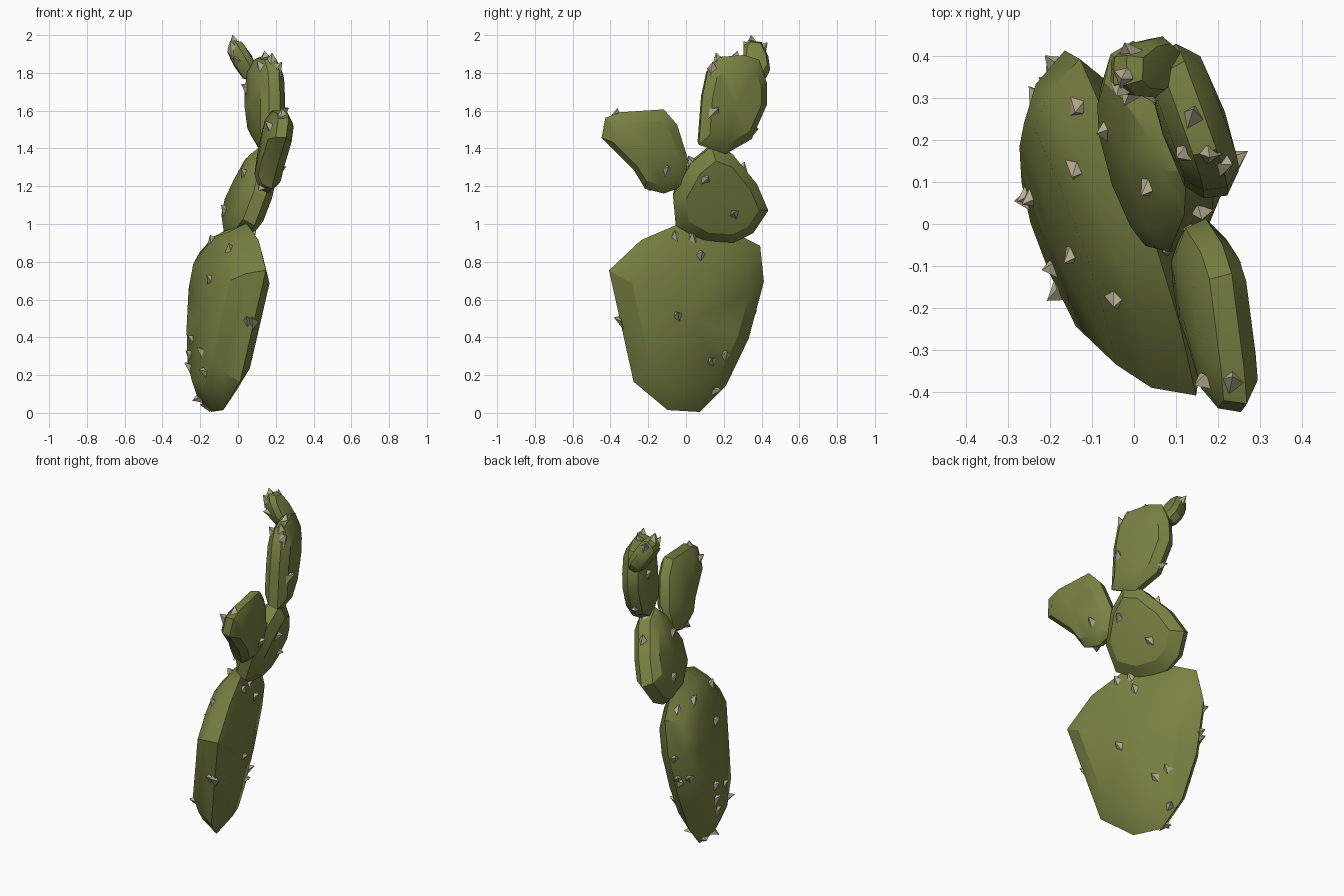
import bpy, bmesh, math, random
from mathutils import Vector
from mathutils.bvhtree import BVHTree

if "Cube" in bpy.data.objects:
    bpy.data.objects.remove(bpy.data.objects["Cube"])

random.seed(4)


def material(name, rgb):
    m = bpy.data.materials.new(name)
    m.diffuse_color = (*rgb, 1)
    m.use_nodes = True
    m.node_tree.nodes["Principled BSDF"].inputs["Base Color"].default_value = m.diffuse_color
    return m


GREEN = material("cactus green", (0.19, 0.222, 0.055))
TAN = material("spine tan", (0.47, 0.42, 0.28))


def finish(name, bm, mat):
    me = bpy.data.meshes.new(name)
    bmesh.ops.recalc_face_normals(bm, faces=bm.faces)
    bm.to_mesh(me)
    me.materials.append(mat)
    ob = bpy.data.objects.new(name, me)
    bpy.context.collection.objects.link(ob)
    return ob


def pad(name, outline, x0, slope_y, slope_z, half, spines, back_scale=0.93):
    """Flattened pad: outline in y,z lying on a tilted plane, plus its spines."""
    n = len(outline)
    cy = (min(p[0] for p in outline) + max(p[0] for p in outline)) / 2
    cz = (min(p[1] for p in outline) + max(p[1] for p in outline)) / 2
    normal = Vector((1, -slope_y, -slope_z)).normalized()

    def on_plane(y, z):
        return Vector((x0 + slope_y * (y - cy) + slope_z * (z - cz), y, z))

    # rings through the thickness: (offset along normal, outline scale)
    layers = [(0.88, 0.76), (0.3, 1.0), (-0.45, back_scale), (-0.9, 0.7)]
    bm = bmesh.new()
    rings = [[bm.verts.new(on_plane(cy + s * (y - cy), cz + s * (z - cz)) + normal * half * t)
              for y, z in outline] for t, s in layers]
    for r1, r2 in zip(rings, rings[1:]):
        for i in range(n):
            j = (i + 1) % n
            bm.faces.new((r1[i], r1[j], r2[j], r2[i]))
    for ring, t in ((rings[0], 1.05), (rings[-1], -1.05)):
        tip = bm.verts.new(on_plane(cy, cz) + normal * half * t)
        for i in range(n):
            bm.faces.new((ring[i], ring[(i + 1) % n], tip))
    ob = finish(name, bm, GREEN)
    tree = BVHTree.FromBMesh(bm)
    bm.free()
    bpy.ops.object.select_all(action='DESELECT')
    ob.select_set(True)
    bpy.context.view_layer.objects.active = ob
    bpy.ops.object.shade_smooth_by_angle(angle=math.radians(32))

    # spines: flat leaning shards, dropped on the pad from right, front, top or the rim
    sb = bmesh.new()
    for view, a, b in spines:
        if view == 'rim':
            start, ray = on_plane(a, b), None
        elif view == 'right':
            start, ray = Vector((3, a, b)), Vector((-1, 0, 0))
        elif view == 'front':
            start, ray = Vector((a, -3, b)), Vector((0, 1, 0))
        else:
            start, ray = Vector((a, b, 4)), Vector((0, 0, -1))
        p = nrm = None
        if ray:
            p, nrm, _, _ = tree.ray_cast(start, ray)
        if p is None:  # just off the silhouette: snap to the nearest surface
            if view == 'front':
                start.y = cy
            elif view == 'top':
                start.z = cz
            p, nrm, _, _ = tree.find_nearest(start)
        up = Vector((0, random.uniform(-0.8, 0.8), 1))
        lean = (up - nrm * up.dot(nrm)).normalized()
        across = nrm.cross(lean)
        q = p - nrm * 0.008
        base = [sb.verts.new(q + lean * l + across * w)
                for l, w in ((-0.042, 0.008), (0.004, 0.031), (0.032, 0.005), (0.0, -0.031))]
        tip = sb.verts.new(p + nrm * 0.03 + lean * 0.03)
        sb.faces.new(base)
        for i in range(4):
            sb.faces.new((base[i], base[(i + 1) % 4], tip))
    finish(name + "_spines", sb, TAN)
    sb.free()


# large base pad
pad("base_pad",
    [(-0.42, 0.76), (-0.25, 0.92), (-0.04, 1.01), (0.2, 0.98), (0.38, 0.89), (0.4, 0.7),
     (0.32, 0.4), (0.2, 0.15), (0.06, 0.01), (-0.11, 0.02), (-0.29, 0.17)],
    -0.075, -0.37, 0.15, 0.12,
    [('right', -0.05, 0.93), ('right', 0.04, 0.92), ('right', 0.08, 0.83), ('right', -0.04, 0.51),
     ('right', 0.14, 0.27), ('right', 0.21, 0.3), ('right', 0.15, 0.11), ('rim', -0.36, 0.48),
     ('rim', 0.06, 0.035), ('rim', 0.35, 0.48), ('rim', 0.39, 0.65),
     ('top', -0.14, 0.28), ('top', -0.145, 0.13), ('top', -0.15, -0.07), ('top', -0.05, -0.18),
     ('top', -0.25, 0.31), ('top', -0.255, 0.05), ('top', -0.23, 0.38), ('top', -0.19, -0.11),
     ('front', -0.245, 0.38), ('front', -0.255, 0.3), ('front', -0.175, 0.21),
     ('front', -0.2, 0.07), ('front', 0.08, 0.48)], 0.88)

# middle pad
pad("middle_pad",
    [(-0.06, 1.0), (-0.075, 1.16), (0.02, 1.33), (0.13, 1.42), (0.24, 1.38), (0.37, 1.22),
     (0.43, 1.08), (0.35, 0.96), (0.25, 0.91), (0.08, 0.92)],
    0.065, -0.24, 0.36, 0.087,
    [('right', 0.1, 1.23), ('right', 0.26, 1.05), ('rim', 0.0, 1.25), ('rim', 0.21, 1.38),
     ('rim', 0.31, 1.29), ('rim', 0.01, 1.33), ('top', -0.07, 0.22), ('top', 0.03, 0.09)])

# side arm pad
pad("arm_pad",
    [(-0.45, 1.46), (-0.43, 1.565), (-0.35, 1.595), (-0.12, 1.61), (-0.05, 1.53), (0.01, 1.34),
     (-0.02, 1.2), (-0.12, 1.165), (-0.22, 1.19), (-0.28, 1.29)],
    0.19, -0.14, 0.16, 0.07,
    [('top', 0.17, -0.38), ('top', 0.235, -0.38), ('right', -0.1, 1.28), ('front', 0.13, 1.19)])

# upper pad
pad("upper_pad",
    [(0.06, 1.42), (0.08, 1.68), (0.11, 1.82), (0.17, 1.885), (0.3, 1.895), (0.38, 1.87),
     (0.42, 1.75), (0.42, 1.63), (0.34, 1.45), (0.2, 1.37)],
    0.142, -0.36, 0.03, 0.075,
    [('right', 0.15, 1.59), ('right', 0.14, 1.82), ('front', 0.12, 1.83), ('top', 0.14, 0.25),
     ('top', 0.18, 0.16), ('rim', 0.37, 1.48), ('front', 0.045, 1.71)])

# small bud on top
pad("bud_pad",
    [(0.3, 1.85), (0.305, 1.93), (0.33, 1.965), (0.4, 1.955), (0.435, 1.88), (0.445, 1.81),
     (0.42, 1.765), (0.34, 1.77)],
    0.025, -0.05, -0.6, 0.052,
    [('rim', 0.35, 1.96), ('rim', 0.43, 1.93), ('front', -0.01, 1.86), ('front', -0.03, 1.93)])
